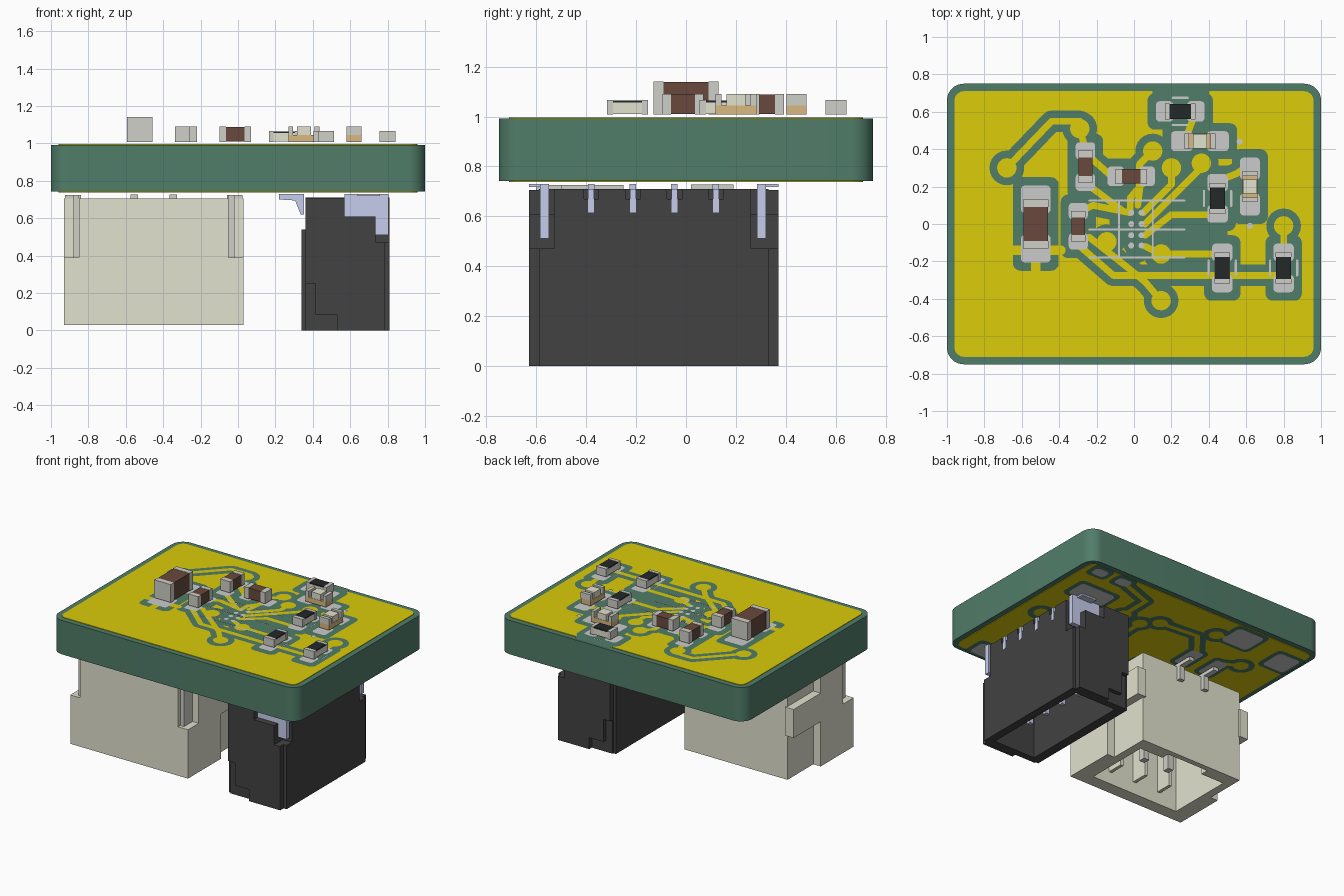
import bpy, bmesh, math

if "Cube" in bpy.data.objects:
    bpy.data.objects.remove(bpy.data.objects["Cube"])


def mat(name, hexa):
    m = bpy.data.materials.new(name)
    c = [int(hexa[i:i + 2], 16) / 255 for i in (0, 2, 4)]
    m.diffuse_color = [v / 12.92 if v < .04 else ((v + .055) / 1.055) ** 2.4 for v in c] + [1]
    m.use_nodes = True
    m.node_tree.nodes["Principled BSDF"].inputs["Base Color"].default_value = m.diffuse_color
    return m


GREEN, YELLOW = mat("mask_green", "517D69"), mat("copper_yellow", "DBCC0A")
BROWN, SILVER, PAD = mat("brown", "68493D"), mat("silver", "D0D0C8"), mat("pad_grey", "BDBDBD")
BLACK, DARK, CREAM = mat("chip_black", "24282A"), mat("dark_plastic", "424242"), mat("cream", "E2E2CF")
TAN, METAL = mat("tan", "D8B880"), mat("blue_metal", "C6CEEE")


def finish(name, bm, m):
    me = bpy.data.meshes.new(name)
    bm.to_mesh(me)
    bm.free()
    if m:
        me.materials.append(m)
    o = bpy.data.objects.new(name, me)
    bpy.context.collection.objects.link(o)
    return o


def solid(name, pts, a, b, m=None, axis='z'):
    """Extrude a 2D outline from a to b along z, or an xz outline along y."""
    bm = bmesh.new()
    put = (lambda p, t: (p[0], p[1], t)) if axis == 'z' else (lambda p, t: (p[0], t, p[1]))
    lo, hi = [[bm.verts.new(put(p, t)) for p in pts] for t in (a, b)]
    bm.faces.new(lo)
    bm.faces.new(hi)
    for i in range(len(pts)):
        j = (i + 1) % len(pts)
        bm.faces.new((lo[i], lo[j], hi[j], hi[i]))
    bmesh.ops.recalc_face_normals(bm, faces=bm.faces)
    return finish(name, bm, m)


def box(name, x0, x1, y0, y1, z0, z1, m=None):
    return solid(name, [(x0, y0), (x1, y0), (x1, y1), (x0, y1)], z0, z1, m)


def carve(o, boxes, op='DIFFERENCE'):
    for b in boxes:
        c = box("cutter", *b)
        c.hide_render = True
        mod = o.modifiers.new("b", 'BOOLEAN')
        mod.operation, mod.solver, mod.object = op, 'EXACT', c
        bpy.context.view_layer.objects.active = o
        bpy.ops.object.modifier_apply(modifier=mod.name)
        bpy.data.objects.remove(c)


def arc(x, y, r, a0, a1, n):
    return [(x + r * math.cos(a0 + (a1 - a0) * i / n), y + r * math.sin(a0 + (a1 - a0) * i / n)) for i in range(n + 1)]


def rrect(x0, x1, y0, y1, r, n=5):
    h, out = math.pi / 2, []
    for k, (x, y) in enumerate([(x1 - r, y1 - r), (x0 + r, y1 - r), (x0 + r, y0 + r), (x1 - r, y0 + r)]):
        out += arc(x, y, r, k * h, (k + 1) * h, n)
    return out


def disc(x, y, r):
    return arc(x, y, r, 0, 2 * math.pi * 23 / 24, 23)


def stroke(path, w):
    out = []
    for (x0, y0), (x1, y1) in zip(path, path[1:]):
        a = math.atan2(y1 - y0, x1 - x0) + math.pi / 2
        out.append(arc(x0, y0, w / 2, a, a + math.pi, 6) + arc(x1, y1, w / 2, a + math.pi, a + 2 * math.pi, 6))
    return out


def flat(name, polys, z, m, down=False):
    bm = bmesh.new()
    for p in polys:
        f = bm.faces.new([bm.verts.new((x, y, z)) for x, y in p])
        f.normal_update()
        if (f.normal.z < 0) != down:
            f.normal_flip()
    return finish(name, bm, m)


# board and copper pours
board = solid("board", rrect(-1, 1, -.75, .75, .09, 8), .742, .992, GREEN)
board.select_set(True)
bpy.context.view_layer.objects.active = board
bpy.ops.object.shade_smooth_by_angle()
solid("top_copper", rrect(-.96, .96, -.71, .71, .05), .99, .996, YELLOW)
solid("bottom_copper", rrect(-.96, .96, -.71, .71, .05), .738, .744, YELLOW)

# layer art collected as outlines: mask gaps, tracks, pads, printed lines
gaps, tracks, pads, lines = [], [], [], []
vias = [(-.68, .30), (-.29, .51), (.10, .39), (.20, .30), (.36, .325), (-.145, -.095),
        (.145, -.16), (.145, -.41), (.80, -.01)]
for x, y in vias:
    gaps.append(disc(x, y, .093))
    tracks.append(disc(x, y, .052))
for path in [
    [(-.68, .30), (-.44, .55), (-.29, .55), (-.29, .51), (-.26, .40)],
    [(-.26, .22), (-.18, .16), (-.06, .07)],
    [(-.30, .06), (-.22, .10), (-.02, .06)],
    [(-.26, .38), (-.12, .255)],
    [(.08, .255), (-.02, .14), (-.02, .08)],
    [(.10, .39), (.03, .32), (.03, .18), (.02, .1)],
    [(.20, .30), (.20, .21), (.05, .06)],
    [(.36, .325), (.34, .28), (.06, .0)],
    [(.45, .05), (.20, .05), (.06, -.06)],
    [(.145, -.16), (.45, -.16)],
    [(.145, -.16), (.06, -.12)],
    [(-.30, -.11), (-.11, -.275), (.80, -.275)],
    [(-.24, -.07), (-.05, -.22), (.06, -.31), (.145, -.41)],
    [(.80, -.01), (.80, -.17)],
    [(.33, .60), (.27, .44)],
    [(.45, .23), (.55, .27), (.62, .32)],
]:
    gaps += stroke(path, .115)
    tracks += stroke(path, .036)
gaps.append([(-.13, 0), (-.13, .19), (.12, .33), (.42, .3), (.4, 0), (.5, -.02), (.5, -.13), (.2, -.13), (0, -.22)])
gaps.append(rrect(.10, .40, .53, .745, .03))


def chip(name, x, y, L, W, top, kind, horiz, span, end=.3):
    """Two-ended surface part with its pads; L runs along x if horiz, else y."""
    def place(part, u0, u1, w, z0, z1, m):
        a = (x + u0, x + u1, y - w, y + w) if horiz else (x - w, x + w, y + u0, y + u1)
        box(name + part, *a, z0, z1, m)

    def rect(u0, u1, w, r):
        a = (x + u0, x + u1, y - w, y + w) if horiz else (x - w, x + w, y + u0, y + u1)
        return rrect(*a, r)
    l, w, s, z = L / 2, W / 2, span / 2, 1.008
    e = l * end
    gaps.append(rect(-s - .045, s + .045, w + .055, .04))
    for sg in (-1, 1):
        lo, hi = sorted((sg * s, sg * l * .45))
        pads.append(rect(lo, hi, w + .012, .02))
        lo, hi = sorted((sg * l, sg * (l - e)))
        place("_end_cap", lo, hi, w, 1.045 if kind == 'led' else z, top, SILVER)
        if kind == 'res':
            t = sg * (w + .03)
            q = [(-.04, t), (.04, t)]
            lines.extend(stroke([(x + a, y + b) if horiz else (x + b, y + a) for a, b in q], .012))
    i = l - e
    if kind == 'cap':
        place("_core", -i, i, w - .002, z + .002, top - .002, BROWN)
    elif kind == 'res':
        place("_core", -i, i, w - .002, z + .003, top - .01, CREAM)
        place("_film", -i, i, w - .003, top - .01, top - .002, BLACK)
    else:
        place("_base", -l, l, w - .001, z, 1.045, TAN)
        place("_lens", -i + .02, i - .02, w - .003, 1.045, top, CREAM)


# top components
chip("large_capacitor", -.525, 0, .26, .135, 1.14, 'cap', False, .41)
chip("capacitor_1", -.26, .307, .17, .08, 1.09, 'cap', False, .26, .42)
chip("capacitor_2", -.298, -.012, .165, .078, 1.09, 'cap', False, .25, .42)
chip("capacitor_3", -.015, .255, .17, .08, 1.09, 'cap', True, .255, .42)
chip("resistor_1", .247, .602, .165, .085, 1.066, 'res', True, .26)
chip("resistor_2", .447, .137, .165, .085, 1.066, 'res', False, .26)
chip("resistor_3", .472, -.235, .165, .085, 1.066, 'res', False, .26)
chip("resistor_4", .80, -.235, .165, .085, 1.066, 'res', False, .26)
chip("diode_1", .352, .443, .165, .082, 1.09, 'led', True, .31)
chip("diode_2", .62, .20, .165, .082, 1.09, 'led', False, .31)

# spokes from large capacitor pad, printed outline and small test dots
for p, q in (((-.525, -.2), (-.525, -.27)), ((-.525, -.14), (-.66, -.14)), ((-.525, -.14), (-.39, -.14))):
    tracks += stroke([p, q], .05)
for yy in (.125, -.03, -.18):
    lines += stroke([(-.24, yy), (.27, yy)], .01)
for xx in (-.08, .10):
    lines += stroke([(xx, -.18), (xx, .125)], .01)
dots = [disc(xx, yy, .016) for xx in (-.015, .04) for yy in (.06, 0, -.06, -.115)]
dots += [disc(.565, .44, .016), disc(.62, -.01, .016)]

flat("top_mask_gaps", gaps, .9975, GREEN)
flat("top_tracks", tracks, .999, YELLOW)
flat("top_pads", pads + dots, 1.001, PAD)
flat("top_print", lines, 1.003, PAD)

# underside art
PINS = (-.38, -.213, -.047, .12)
under_pads = [rrect(.55, .84, .31, .47, .03), rrect(.55, .84, -.71, -.57, .03),
              rrect(-.57, -.35, .48, .68, .03), rrect(-.95, -.77, .41, .6, .03),
              rrect(-.95, -.84, -.56, -.22, .02), rrect(-.06, .05, -.56, -.22, .02)]
under_pads += [rrect(.17, .34, y - .04, y + .04, .02) for y in PINS]
under_pads += [rrect(x - .05, x + .05, .06, .26, .02) for x in (-.555, -.345)]
under_pads += [rrect(x - .055, x + .055, .61, .69, .03) for x in (.64, .84)]
runs = [[(.20, .30), (.2, .12)], [(.36, .325), (.36, .55), (.64, .65)], [(-.345, .24), (-.2, .42), (.10, .39)],
        [(-.555, .24), (-.68, .30)], [(.145, -.16), (.22, -.213)], [(.145, -.41), (.22, -.38)],
        [(-.46, .55), (-.29, .51)]]
flat("bottom_mask_gaps", [disc(x, y, .093) for x, y in vias] + [s for r in runs for s in stroke(r, .115)]
     + [rrect(min(p[0] for p in q) - .03, max(p[0] for p in q) + .03, min(p[1] for p in q) - .03,
              max(p[1] for p in q) + .03, .04) for q in under_pads], .7365, GREEN, True)
flat("bottom_tracks", [disc(x, y, .052) for x, y in vias] + [s for r in runs for s in stroke(r, .036)],
     .735, YELLOW, True)
flat("bottom_pads", under_pads, .7335, PAD, True)

# dark four-way connector, mouth facing down
dark = box("dark_connector", .34, .81, -.59, .33, 0, .71, DARK)
carve(dark, [(.36, .785, -.63, .37, 0, .705)], 'UNION')
carve(dark, [(.41, .75, -.55, .29, -.1, .44), (.3, .36, -.7, .5, .54, .8),
             (.57, .9, -.7, -.53, .61, .8), (.57, .9, .26, .5, .61, .8),
             (.735, .9, -.7, -.53, .47, .8), (.735, .9, .26, .5, .47, .8),
             (.3, .415, -.64, -.6, -.1, .25), (.3, .415, .34, .38, -.1, .25),
             (.41, .53, -.64, -.6, -.1, .085), (.41, .53, .34, .38, -.1, .085)]
      + [(.785, .9, y - .03, y + .03, .67, .8) for y in PINS])
for y in PINS:
    solid("dark_lead", [(.22, .73), (.352, .73), (.352, .62), (.335, .62), (.305, .695), (.22, .7)],
          y - .013, y + .013, METAL, 'y')
    box("dark_pin", .79, .811, y - .012, y + .012, .615, .71, METAL)
    box("dark_contact", .57, .6, y - .015, y + .015, .12, .45, METAL)
for a, b, foot in ((-.585, -.55, -.63), (.285, .32, .37)):
    solid("dark_side_tab", [(.57, .73), (.805, .73), (.805, .51), (.735, .51), (.735, .61), (.57, .61)],
          a, b, METAL, 'y')
    box("dark_tab_foot", .64, .76, min(a, foot), max(b, foot), .718, .73, METAL)

# cream two-way connector, mouth facing down: core, wide cheeks, rear ears
cream = box("cream_connector", -.87, -.03, -.625, .06, .03, .705, CREAM)
for x0, x1 in ((-.93, -.86), (-.04, .03)):
    carve(cream, [(x0, x1, -.625, -.24, .03, .705), (x0, x1, -.25, .075, .36, .57)], 'UNION')
carve(cream, [(-.81, -.09, -.53, -.04, -.1, .55), (-1, -.85, -.8, -.5, .39, .8), (-.05, .1, -.8, -.5, .39, .8),
              (-.62, -.28, -.1, .02, -.1, .45)])
for x0 in (-.88, -.05):
    box("cream_hold_tab", x0, x0 + .03, -.6, -.25, .39, .725, SILVER)
for x0 in (-.925, -.06):
    box("cream_tab_foot", x0, x0 + .085, -.5, -.25, .7, .725, SILVER)
for x in (-.555, -.345):
    box("cream_lead", x - .02, x + .02, .02, .19, .7, .727, SILVER)
    box("cream_lead_riser", x - .02, x + .02, .05, .09, .6, .71, SILVER)
    box("cream_pin", x - .022, x + .022, -.33, -.28, .15, .56, SILVER)
for x in (-.66, -.45, -.24):
    box("cream_inner_rib", x - .012, x + .012, -.54, -.41, .12, .56, CREAM)
